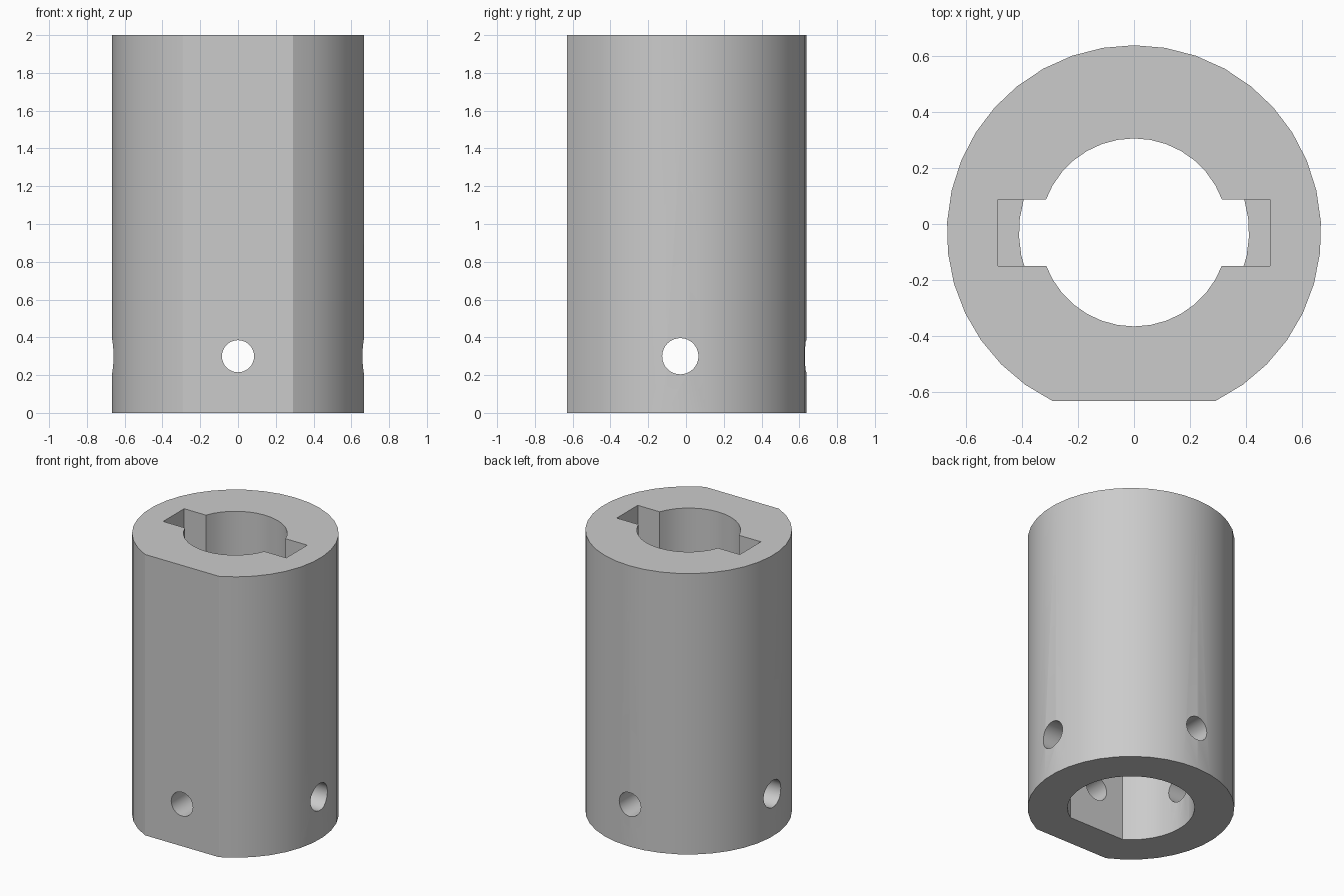
import bpy, bmesh
from math import sin, cos, asin, pi, radians

cube = bpy.data.objects.get("Cube")
if cube:
    bpy.data.objects.remove(cube, do_unlink=True)

AXIS_Y = -0.03      # the bore axis sits slightly forward of centre
SHOULDER = 1.0      # height where the wide socket meets the narrow bore
PIN_Z = 0.3

grey = bpy.data.materials.new("plain grey")
grey.use_nodes = True
grey.diffuse_color = (0.6, 0.6, 0.6, 1)
grey.node_tree.nodes["Principled BSDF"].inputs["Base Color"].default_value = (0.6, 0.6, 0.6, 1)


def d_profile(radius, flat, steps):
    """Circle with a flat cut on the front side, at distance flat from the axis."""
    start = -asin(flat / radius)
    sweep = pi - 2 * start
    return [(radius * cos(start + sweep * i / steps),
             AXIS_Y + radius * sin(start + sweep * i / steps)) for i in range(steps + 1)]


def circle(radius, steps):
    return [(radius * cos(2 * pi * i / steps),
             AXIS_Y + radius * sin(2 * pi * i / steps)) for i in range(steps)]


def prism(name, profile, bottom, top):
    bm = bmesh.new()
    face = bm.faces.new([bm.verts.new((x, y, bottom)) for x, y in profile])
    moved = bmesh.ops.extrude_face_region(bm, geom=[face])["geom"]
    bmesh.ops.translate(bm, vec=(0, 0, top - bottom),
                        verts=[v for v in moved if isinstance(v, bmesh.types.BMVert)])
    bmesh.ops.recalc_face_normals(bm, faces=bm.faces)
    mesh = bpy.data.meshes.new(name)
    bm.to_mesh(mesh)
    bm.free()
    obj = bpy.data.objects.new(name, mesh)
    bpy.context.collection.objects.link(obj)
    obj.data.materials.append(grey)
    return obj


def pin_cutter(name, radius, rotation):
    bpy.ops.mesh.primitive_cylinder_add(vertices=32, radius=radius, depth=2,
                                        location=(0, AXIS_Y, PIN_Z), rotation=rotation)
    obj = bpy.context.object
    obj.name = name
    obj.data.materials.append(grey)
    return obj


# Sleeve body with a flat on the front
sleeve = prism("sleeve", d_profile(0.667, 0.6, 32), 0, 2)

# Wide D-shaped socket below, round bore above, keyway slots and cross pin holes
slot = [(-0.485, -0.15), (0.485, -0.15), (0.485, 0.087), (-0.485, 0.087)]
cutters = [
    prism("socket_cutter", d_profile(0.41, 0.346, 32), -0.1, SHOULDER),
    prism("bore_cutter", circle(0.335, 36), SHOULDER - 0.2, 2.1),
    prism("slot_cutter", slot, SHOULDER - 0.01, 2.1),
    pin_cutter("front_pin_cutter", 0.085, (radians(90), 0, 0)),
    pin_cutter("side_pin_cutter", 0.096, (0, radians(90), 0)),
]

bpy.ops.object.select_all(action="DESELECT")
bpy.context.view_layer.objects.active = sleeve
sleeve.select_set(True)
for cutter in cutters:
    cutter.hide_render = True
    mod = sleeve.modifiers.new("cut", "BOOLEAN")
    mod.operation = "DIFFERENCE"
    mod.solver = "EXACT"
    mod.object = cutter
    bpy.ops.object.modifier_apply(modifier=mod.name)
    bpy.data.objects.remove(cutter, do_unlink=True)

bpy.ops.object.shade_smooth_by_angle(angle=radians(20))
